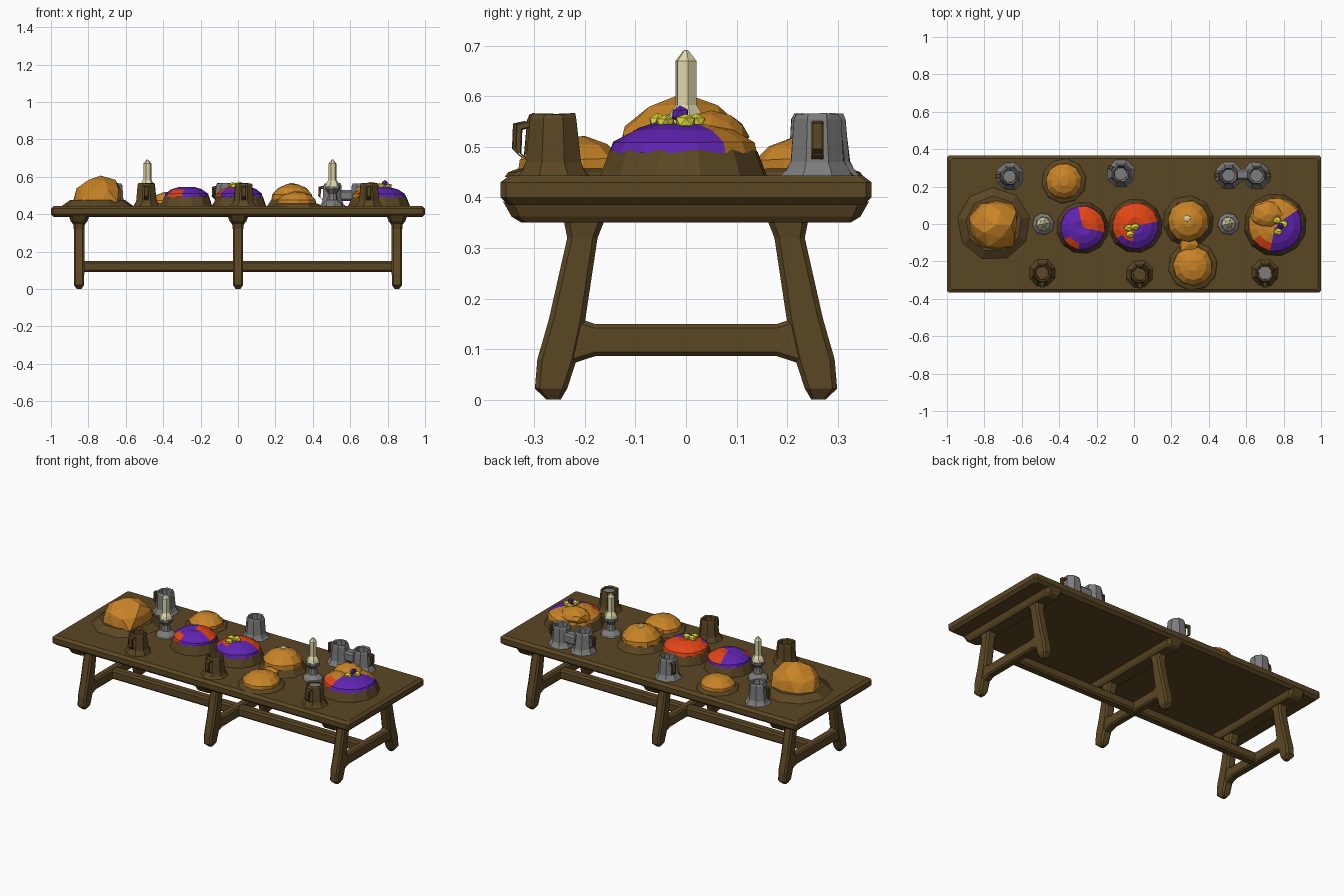
import bpy, bmesh, math, random
from mathutils import Vector

if "Cube" in bpy.data.objects:
    bpy.data.objects.remove(bpy.data.objects["Cube"])
random.seed(4)


def mat(name, c):
    m = bpy.data.materials.new(name)
    m.diffuse_color = (*c, 1)
    m.use_nodes = True
    m.node_tree.nodes["Principled BSDF"].inputs["Base Color"].default_value = m.diffuse_color
    return m


WOOD = mat("wood brown", (0.105, 0.063, 0.017))
CRUST = mat("crust orange", (0.58, 0.23, 0.02))
PEWTER = mat("pewter grey", (0.2, 0.2, 0.2))
PURPLE = mat("grape purple", (0.115, 0.017, 0.44))
RED = mat("apple red", (0.76, 0.06, 0.008))
YELLOW = mat("fruit yellow", (0.72, 0.68, 0.04))
WAX = mat("wax cream", (0.72, 0.68, 0.40))


def finish(bm, name, mats, loc=(0, 0, 0)):
    bmesh.ops.recalc_face_normals(bm, faces=bm.faces[:])
    me = bpy.data.meshes.new(name)
    bm.to_mesh(me)
    bm.free()
    for m in mats:
        me.materials.append(m)
    ob = bpy.data.objects.new(name, me)
    ob.location = loc
    bpy.context.collection.objects.link(ob)
    return ob


def bridge(bm, rings):
    for a, b in zip(rings, rings[1:]):
        n = len(a)
        for i in range(n):
            bm.faces.new((a[i], a[(i + 1) % n], b[(i + 1) % n], b[i]))
    bm.faces.new(rings[0])
    bm.faces.new(rings[-1])


def loft(name, sections, u, v, c=0.35, m=WOOD):
    """Chamfered bar through sections (centre, half width along u, half width along v)."""
    bm = bmesh.new()
    u, v = Vector(u), Vector(v)
    rings = []
    for p, a, b in sections:
        k = c * min(a, b)
        pts = [(a, b - k), (a - k, b), (k - a, b), (-a, b - k),
               (-a, k - b), (k - a, -b), (a - k, -b), (a, k - b)]
        rings.append([bm.verts.new(Vector(p) + u * s + v * t) for s, t in pts])
    bridge(bm, rings)
    return finish(bm, name, [m])


def lathe(name, x, y, profile, mats, n=10, rule=None, jitter=0.0, turn=0.2):
    """Spin (radius, z) points; rule(angle in degrees, radius, z) picks the colour."""
    bm = bmesh.new()
    rings = []
    for r, z in profile:
        ring = []
        for i in range(n):
            a = turn + i * math.tau / n
            q = r * (1 + random.uniform(-jitter, jitter))
            ring.append(bm.verts.new((q * math.cos(a), q * math.sin(a),
                                      z + random.uniform(-jitter, jitter) * 0.05)))
        rings.append(ring)
    bridge(bm, rings)
    if rule:
        for f in bm.faces:
            p = f.calc_center_median()
            f.material_index = rule(math.degrees(math.atan2(p.y, p.x)), p.xy.length, p.z)
    return finish(bm, name, mats, (x, y, 0))


def lump(name, loc, size, m, jitter=0.1, sub=1, shape=None):
    bm = bmesh.new()
    bmesh.ops.create_icosphere(bm, subdivisions=sub, radius=1)
    for w in bm.verts:
        w.co *= 1 + random.uniform(-jitter, jitter)
        if shape:
            shape(w.co)
        w.co = Vector(a * b for a, b in zip(w.co, size))
    return finish(bm, name, [m], loc)


# Table top
loft("table_top", [((0, 0, 0.385), 0.985, 0.35), ((0, 0, 0.4), 1, 0.367),
                   ((0, 0, 0.43), 1, 0.367), ((0, 0, 0.443), 0.985, 0.35)],
     (1, 0, 0), (0, 1, 0), c=0.03)

# Trestles: cross beam, splayed legs and low rail
for x in (-0.85, 0, 0.85):
    loft("cross_beam", [((x, 0, 0.35), 0.035, 0.325), ((x, 0, 0.362), 0.045, 0.345),
                        ((x, 0, 0.392), 0.055, 0.362)], (1, 0, 0), (0, 1, 0))
    for s in (-1, 1):
        loft("leg", [((x, s * 0.262, 0), 0.012, 0.014), ((x, s * 0.267, 0.022), 0.027, 0.032),
                     ((x, s * 0.255, 0.08), 0.028, 0.039), ((x, s * 0.235, 0.16), 0.028, 0.036),
                     ((x, s * 0.205, 0.32), 0.028, 0.03), ((x, s * 0.2, 0.37), 0.034, 0.045)],
             (1, 0, 0), (0, 1, 0))
    loft("cross_rail", [((x, y, 0.118), w, h) for y, w, h in
                        ((-0.235, 0.026, 0.05), (-0.18, 0.024, 0.032),
                         (0.18, 0.024, 0.032), (0.235, 0.026, 0.05))], (1, 0, 0), (0, 0, 1))
loft("long_rail", [((x, 0, 0.12), 0.027, 0.029) for x in (-0.85, 0, 0.85)], (0, 1, 0), (0, 0, 1))

# Candles in holders
for x in (-0.485, 0.505):
    lathe("candle_holder", x, 0, [(0.06, 0.44), (0.055, 0.455), (0.028, 0.475), (0.022, 0.51),
                                  (0.042, 0.535), (0.042, 0.548)], [PEWTER], 8)
    lathe("candle", x, 0, [(0.04, 0.546), (0.034, 0.565), (0.022, 0.583), (0.022, 0.67),
                           (0.004, 0.692)], [WAX], 6)


# Mugs: hollow, with a flared foot and a side handle
def mug(x, y, m, side, handle):
    lathe("mug", x, y, [(0.078, 0.44), (0.066, 0.455), (0.058, 0.47), (0.05, 0.555), (0.045, 0.565),
                        (0.037, 0.56), (0.034, 0.505)], [m], 8, jitter=0.04, turn=0.39)
    d = Vector((math.cos(math.radians(side)), math.sin(math.radians(side)), 0))
    if handle:
        p = Vector((x, y, 0))
        t = Vector((-d.y, d.x, 0))
        loft("mug_handle", [(p + d * a + Vector((0, 0, z)), 0.012, 0.009) for a, z in
                            ((0.045, 0.545), (0.068, 0.54), (0.07, 0.49), (0.05, 0.475))],
             t, (d.x * 0.7, d.y * 0.7, 0.7))


for x, y, m, side, h in ((-0.665, 0.255, PEWTER, 180, True), (-0.07, 0.27, PEWTER, 150, True),
                         (0.505, 0.26, PEWTER, 180, True), (0.655, 0.26, PEWTER, 0, True),
                         (-0.49, -0.262, WOOD, 270, True), (0.03, -0.268, WOOD, 270, True),
                         (0.7, -0.262, WOOD, 270, True)):
    mug(x, y, m, side, h)
loft("mug_bridge", [((0.545, 0.265, 0.5), 0.03, 0.03), ((0.615, 0.265, 0.5), 0.03, 0.03)],
     (0, 1, 0), (0, 0, 1), m=PEWTER)
lathe("mug_drink", 0.7, -0.262, [(0.046, 0.53), (0.043, 0.553)], [PEWTER], 8, turn=0.39)

# Roast joint on a platter, cut steeply on its right side
lathe("roast_platter", -0.75, 0, [(0.2, 0.44), (0.185, 0.45), (0.15, 0.475)], [WOOD], 9)


def joint(c):
    c.x = min(c.x, 0.72 + 0.05 * c.y)
    c.z = max(c.z, -0.1)


lump("roast", (-0.735, -0.005, 0.465), (0.148, 0.137, 0.137), CRUST, 0.05, 2, joint)


# Loaves and pies on low plates
def pie(x, y, r, top, plate_top):
    lathe("pie_plate", x, y, [(r * 1.25, 0.44), (r * 1.18, 0.45), (r, plate_top)], [WOOD], 10)
    h = top - plate_top
    lathe("pie", x, y, [(r, plate_top - 0.01), (r * 0.97, plate_top + h * 0.3),
                        (r * 0.68, plate_top + h * 0.75), (r * 0.25, top)],
          [CRUST], 11, jitter=0.03)


pie(-0.375, 0.23, 0.098, 0.517, 0.457)
pie(0.29, 0.015, 0.112, 0.56, 0.48)
pie(0.315, -0.225, 0.108, 0.52, 0.457)
lump("pie_join", (0.295, -0.11, 0.468), (0.06, 0.06, 0.03), CRUST)
lump("pie_topping", (0.285, 0.03, 0.56), (0.02, 0.02, 0.008), WAX)


# Fruit bowls: the fruit changes colour around the bowl
def bowl(x, y, r, top, rule):
    lathe("bowl", x, y, [(r * 1.15, 0.44), (r * 1.12, 0.452), (r * 1.02, 0.49), (r * 0.96, 0.497)],
          [WOOD], 12)
    h = top - 0.49
    lathe("bowl_fruit", x, y, [(r, 0.488), (r * 0.96, 0.49 + h * 0.35), (r * 0.68, 0.49 + h * 0.78),
                               (r * 0.35, top), (r * 0.08, top - 0.006)],
          [PURPLE, RED, CRUST], 16, rule, 0.02)


bowl(-0.275, -0.02, 0.122, 0.545,
     lambda a, r, z: 1 if (-5 < a < 95 and r < 0.11) or (-150 < a < -110 and r > 0.09) else 0)
bowl(0.008, -0.01, 0.127, 0.55, lambda a, r, z: 0 if -150 < a < 5 and (a > -95 or r > 0.09) else 1)
bowl(0.755, -0.005, 0.147, 0.545,
     lambda a, r, z: 0 if -105 < a < 38 else (1 if -150 < a < -105 and r > 0.11 else 2))
lump("orange_fruit", (0.71, 0.05, 0.52), (0.09, 0.075, 0.05), CRUST, 0.08, 2)

# Yellow and purple garnishes on top of the bowls
for x, y, z in ((-0.02, -0.055, 0.55), (0.005, -0.015, 0.557), (-0.03, -0.02, 0.555),
                (0.77, -0.04, 0.548), (0.8, 0.0, 0.55), (0.765, 0.02, 0.55)):
    lump("yellow_fruit", (x, y, z), (0.026, 0.021, 0.017), YELLOW)
lump("grape", (0.785, -0.012, 0.565), (0.018, 0.018, 0.018), PURPLE)
